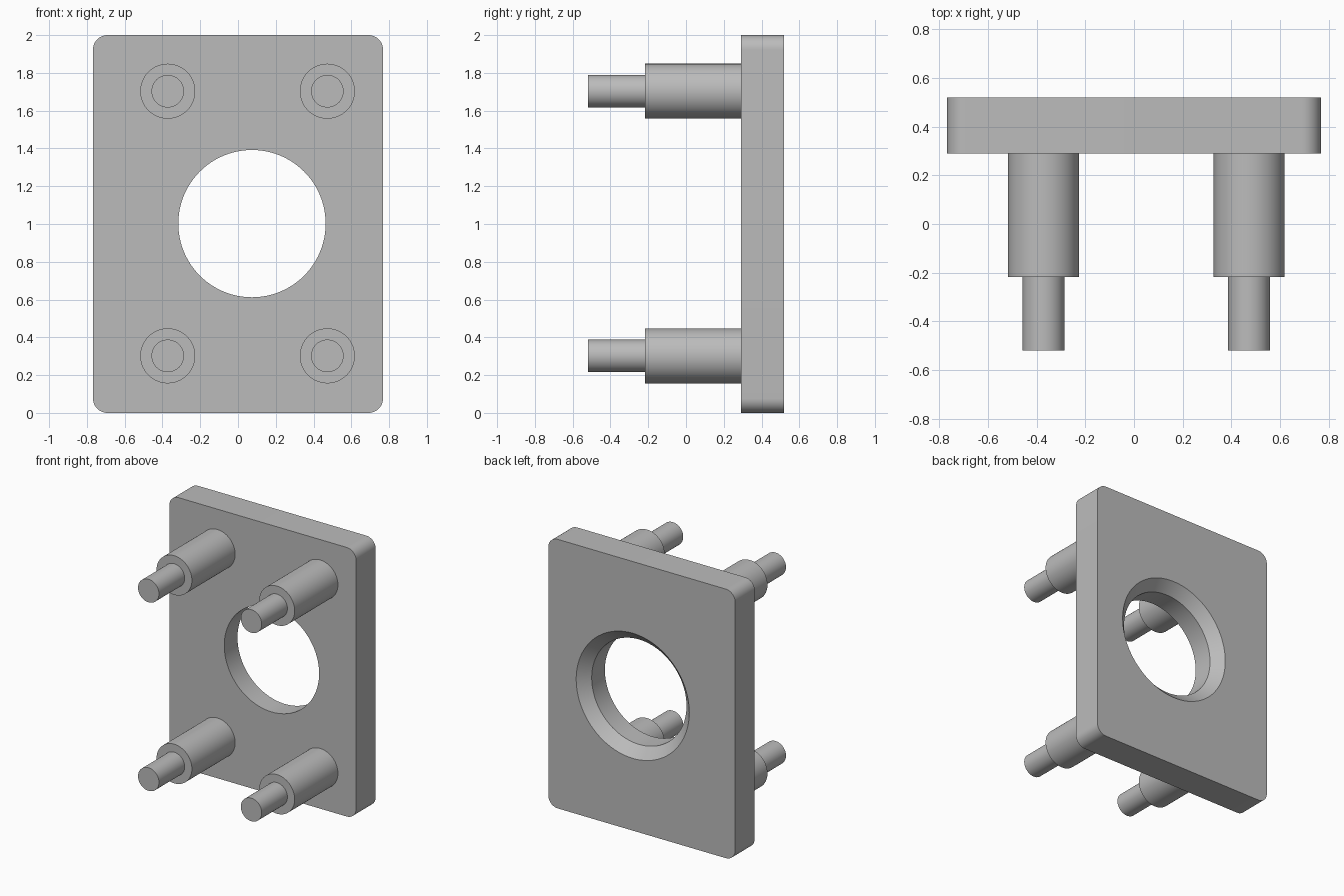
import bpy
import bmesh
from math import radians
from mathutils import Matrix

cube = bpy.data.objects.get("Cube")
if cube:
    bpy.data.objects.remove(cube, do_unlink=True)

grey = bpy.data.materials.new("plain_grey")
grey.use_nodes = True
colour = (0.5, 0.5, 0.5, 1)
grey.diffuse_color = colour
grey.node_tree.nodes["Principled BSDF"].inputs["Base Color"].default_value = colour

HALF_W, HEIGHT = 0.768, 2.0
FRONT, BACK = 0.29, 0.52
SEGMENTS = 96


def add_object(name, bm):
    mesh = bpy.data.meshes.new(name)
    bmesh.ops.recalc_face_normals(bm, faces=bm.faces)
    bm.to_mesh(mesh)
    bm.free()
    mesh.materials.append(grey)
    obj = bpy.data.objects.new(name, mesh)
    bpy.context.collection.objects.link(obj)
    return obj


def lathe(name, profile, x, z):
    """Solid of revolution about the y direction from (radius, y) points."""
    bm = bmesh.new()
    rings = []
    for radius, y in profile:
        place = Matrix.Translation((x, y, z)) @ Matrix.Rotation(radians(90), 4, "X")
        rings.append(bmesh.ops.create_circle(
            bm, segments=SEGMENTS, radius=radius, matrix=place)["verts"])
    for a, b in zip(rings, rings[1:]):
        for i in range(SEGMENTS):
            j = (i + 1) % SEGMENTS
            bm.faces.new((a[i], a[j], b[j], b[i]))
    bm.faces.new(rings[0])
    bm.faces.new(rings[-1])
    return add_object(name, bm)


def smooth(obj):
    bpy.ops.object.select_all(action="DESELECT")
    obj.select_set(True)
    bpy.context.view_layer.objects.active = obj
    bpy.ops.object.shade_smooth_by_angle(angle=radians(30))


# Plate with rounded corners
bm = bmesh.new()
bmesh.ops.create_cube(bm, size=1, matrix=Matrix.Translation((0, (FRONT + BACK) / 2, HEIGHT / 2))
                      @ Matrix.Diagonal((2 * HALF_W, BACK - FRONT, HEIGHT, 1)))
corners = [e for e in bm.edges if abs(e.verts[0].co.y - e.verts[1].co.y) > 0.1]
bmesh.ops.bevel(bm, geom=corners, offset=0.077, segments=12, profile=0.5, affect="EDGES")
plate = add_object("plate", bm)

# Round opening, chamfered at the back
R, CHAMFER, EXTRA = 0.39, 0.075, 0.1
cutter = lathe("opening_cutter", [(R, FRONT - EXTRA), (R, BACK - CHAMFER),
                                  (R + CHAMFER + EXTRA, BACK + EXTRA)], 0.074, 1.002)
cutter.hide_render = True
cut = plate.modifiers.new("opening", "BOOLEAN")
cut.operation = "DIFFERENCE"
cut.solver = "EXACT"
cut.object = cutter
bpy.context.view_layer.objects.active = plate
bpy.ops.object.modifier_apply(modifier=cut.name)
bpy.data.objects.remove(cutter, do_unlink=True)
smooth(plate)

# Four stepped pins on the front
STEP, TIP = -0.218, -0.52
pin_profile = [(0.1455, FRONT), (0.1455, STEP), (0.086, STEP), (0.086, TIP)]
for side, x in (("right", -0.372), ("left", 0.473)):
    for level, z in (("lower", 0.302), ("upper", 1.703)):
        smooth(lathe(f"{level}_{side}_pin", pin_profile, x, z))
